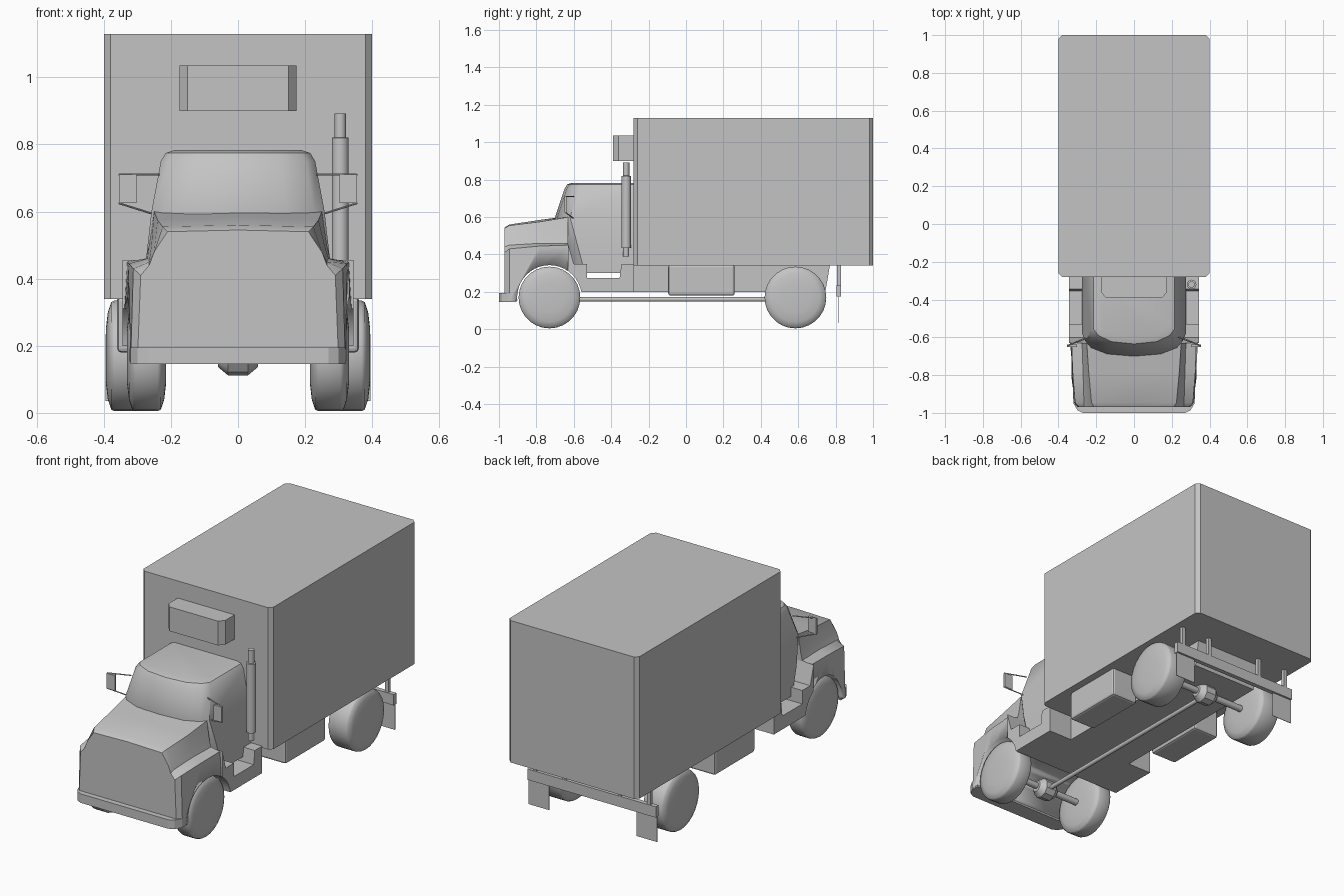
import bpy, bmesh, math
from mathutils import Vector

cube = bpy.data.objects.get("Cube")
if cube:
    bpy.data.objects.remove(cube)

GREY = (0.55, 0.55, 0.55, 1)
mat = bpy.data.materials.new("plain_grey")
mat.use_nodes = True
mat.diffuse_color = GREY
mat.node_tree.nodes["Principled BSDF"].inputs["Base Color"].default_value = GREY


def finish(name, bm, smooth=None):
    bmesh.ops.recalc_face_normals(bm, faces=bm.faces)
    me = bpy.data.meshes.new(name)
    bm.to_mesh(me)
    bm.free()
    ob = bpy.data.objects.new(name, me)
    bpy.context.collection.objects.link(ob)
    me.materials.append(mat)
    if smooth:
        bpy.ops.object.select_all(action='DESELECT')
        ob.select_set(True)
        bpy.context.view_layer.objects.active = ob
        bpy.ops.object.shade_smooth_by_angle(angle=math.radians(smooth))
    return ob


def loft(name, rings, smooth=None):
    """Skin closed rings of equal length and cap both ends."""
    bm = bmesh.new()
    vs = [[bm.verts.new(p) for p in ring] for ring in rings]
    n = len(vs[0])
    for a, b in zip(vs, vs[1:]):
        for i in range(n):
            j = (i + 1) % n
            bm.faces.new((a[i], a[j], b[j], b[i]))
    bm.faces.new(vs[0])
    bm.faces.new(vs[-1])
    return finish(name, bm, smooth)


def box(name, x, y, z, bevel=0):
    ring = lambda h: [(x[0], y[0], h), (x[1], y[0], h), (x[1], y[1], h), (x[0], y[1], h)]
    ob = loft(name, [ring(z[0]), ring(z[1])])
    if bevel:
        m = ob.modifiers.new("bevel", 'BEVEL')
        m.width, m.segments = bevel, 2
    return ob


def turned(name, profile, origin, axis, sides=16, smooth=40):
    """Revolve (distance, radius) pairs around an axis."""
    rot = Vector((0, 0, 1)).rotation_difference(Vector(axis)).to_matrix()
    rings = []
    for d, r in profile:
        ang = [2 * math.pi * i / sides for i in range(sides)]
        rings.append([Vector(origin) + rot @ Vector((r * math.cos(a), r * math.sin(a), d)) for a in ang])
    return loft(name, rings, smooth)


def rod(name, a, b, r, sides=10):
    d = Vector(b) - Vector(a)
    return turned(name, [(0, r), (d.length, r)], a, d.normalized(), sides)


def mirrored(half):
    """Complete a half outline that starts on the centre line."""
    return half + [(-x, v) for x, v in reversed(half) if x > 0]


# Cargo box with chamfered upright corners
c, w, y0, y1 = 0.02, 0.4, -0.28, 1.0
plan = mirrored([(w - c, y0), (w, y0 + c), (w, y1 - c), (w - c, y1)])
loft("cargo_box", [[(x, y, z) for x, y in plan] for z in (0.34, 1.13)])

# Cooling unit on the box front
plan = mirrored([(0.15, -0.39), (0.175, -0.36), (0.175, -0.28)])
loft("cooling_unit", [[(x, y, z) for x, y in plan] for z in (0.9, 1.035)])

# Hood and fenders, lofted front to back
stations = [
    (-0.97, [(0, .545), (.21, .54), (.25, .48), (.265, .44), (.29, .41), (.30, .15)]),
    (-0.945, [(0, .56), (.225, .555), (.25, .48), (.265, .45), (.312, .43), (.32, .15)]),
    (-0.78, [(0, .585), (.24, .575), (.258, .5), (.27, .46), (.325, .445), (.335, .17)]),
    (-0.63, [(0, .605), (.25, .60), (.265, .5), (.275, .46), (.33, .45), (.345, .2)]),
]
hood = loft("hood_and_fenders", [[(x, y, z) for x, z in mirrored(h)] for y, h in stations], 35)

# Side steps and cab floor
side = [(-.63, .455), (-.6, .35), (-.53, .35), (-.53, .275), (-.355, .275),
        (-.345, .35), (-.28, .35), (-.28, .2), (-.63, .2)]
steps = loft("side_steps", [[(x, y, z) for y, z in side] for x in (-.345, .345)])

# Wheel arches
for ob in (hood, steps):
    cutter = rod("arch_cutter", (-0.6, -0.73, 0.17), (0.6, -0.73, 0.17), 0.173, 40)
    cutter.hide_render = True
    m = ob.modifiers.new("arch", 'BOOLEAN')
    m.operation, m.solver, m.object = 'DIFFERENCE', 'EXACT', cutter
    bpy.context.view_layer.objects.active = ob
    bpy.ops.object.modifier_apply(modifier="arch")
    bpy.data.objects.remove(cutter)

# Cab with raked, bowed windscreen
rings = []
for z, w, front in ((.3, .277, -.62), (.45, .275, -.66), (.6, .258, -.70), (.75, .23, -.65), (.775, .215, -.635), (.783, .19, -.61)):
    half = [(0, front), (w * .55, front + .012), (w * .88, front + .045), (w, front + .08), (w, -.28)]
    rings.append([(x, y, z) for x, y in mirrored(half)])
loft("cab", rings, 35)

# Front bumper
plan = mirrored([(.27, -1.0), (.30, -.985), (.32, -.95), (.32, -.905)])
loft("front_bumper", [[(x, y, z) for x, y in plan] for z in (.145, .195)])

# Exhaust stack on the left
turned("exhaust_stack", [(.39, .016), (.435, .016), (.436, .025), (.82, .025), (.821, .017), (.893, .017)],
       (.305, -.32, 0), (0, 0, 1), 16)

# Chassis under the box
side = [(-.28, .345), (.77, .345), (.745, .2), (-.28, .2)]
loft("chassis", [[(x, y, z) for y, z in side] for x in (-.2, .2)])

# Parts repeated on both sides
for s, tag in ((1, "left"), (-1, "right")):
    # Wheels
    for end, y, inner, outer in (("front", -.73, .22, .325), ("rear", .585, .25, .388)):
        prof = [(inner - .006, .08), (inner, .13), (inner + .01, .16), (inner + .02, .165),
                (outer - .02, .165), (outer - .01, .16), (outer, .13), (outer + .006, .08)]
        turned(f"{end}_wheel_{tag}", prof, (0, y, .17), (s, 0, 0), 28, 60)
        rod(f"{end}_axle_{tag}", (0, y, .17), (s * inner, y, .17), .018)
    # Tank
    box(f"tank_{tag}", sorted((s * .2, s * .36)), (-.095, .26), (.18, .345), .012)
    # Mirror and its arms
    box(f"mirror_{tag}", sorted((s * .303, s * .355)), (-.65, -.638), (.625, .71))
    rod(f"mirror_upper_arm_{tag}", (s * .235, -.6, .71), (s * .355, -.645, .71), .003, 6)
    rod(f"mirror_lower_arm_{tag}", (s * .25, -.6, .592), (s * .355, -.645, .625), .003, 6)
    # Mud flap and bar hangers
    box(f"mud_flap_{tag}", sorted((s * .27, s * .395)), (.816, .819), (.035, .18))
    for x in (.16, .34):
        box(f"bar_hanger_{tag}", sorted((s * x, s * (x + .02))), (.808, .828), (.23, .345))

# Rear bar
box("rear_bar", (-.395, .395), (.805, .83), (.175, .235))

# Drive shaft and axle housings
rod("drive_shaft", (0, -.73, .16), (0, .585, .16), .012)
for name, y in (("front_axle_housing", -.73), ("rear_axle_housing", .585)):
    turned(name, [(-.06, .03), (-.03, .055), (.03, .055), (.06, .03)], (0, y, .167), (1, 0, 0), 10, 30)
